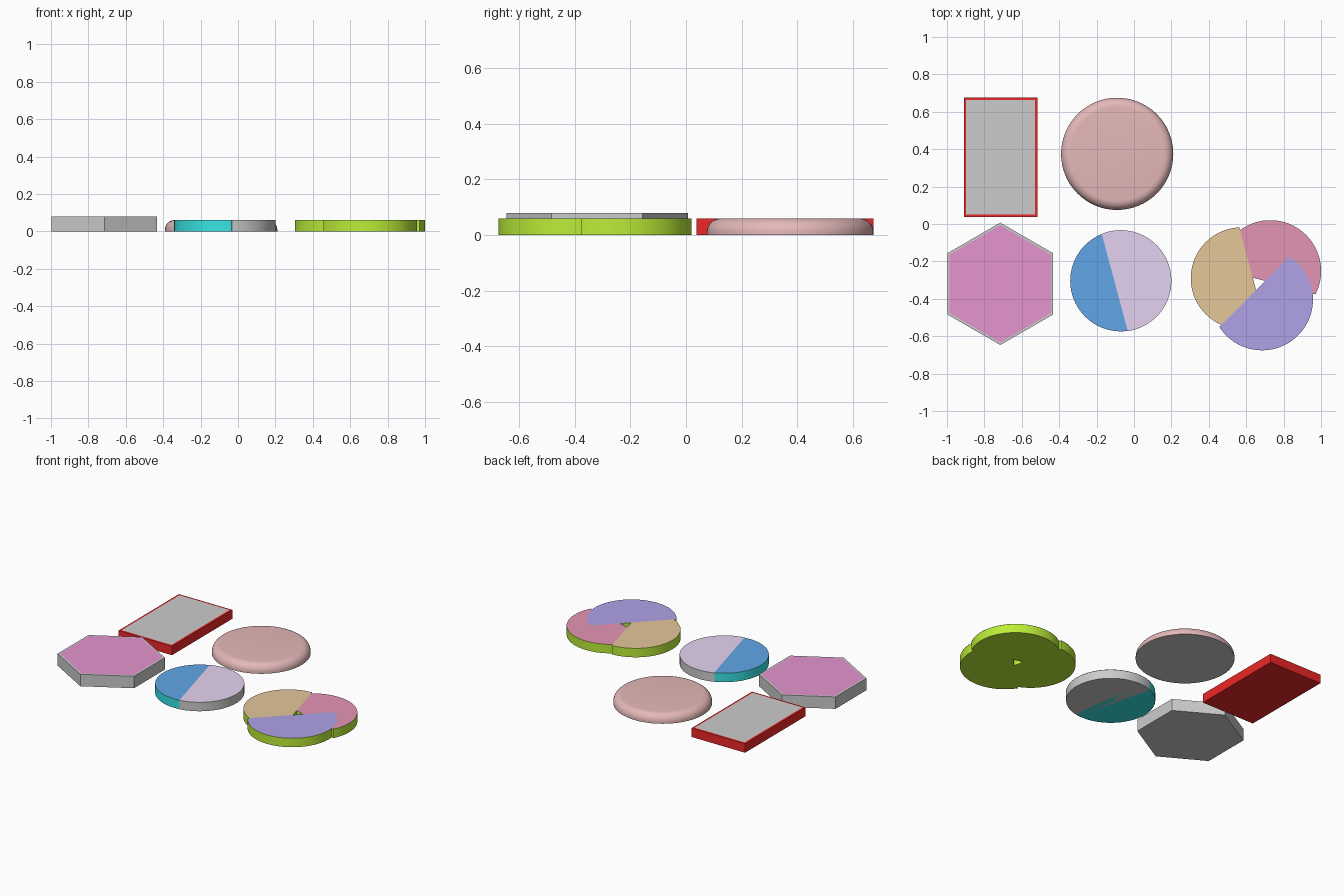
import bpy, bmesh
from math import cos, sin, pi, acos, radians

if "Cube" in bpy.data.objects:
    bpy.data.objects.remove(bpy.data.objects["Cube"])


def finish(name, bm, color, smooth=True):
    bmesh.ops.recalc_face_normals(bm, faces=bm.faces)
    me = bpy.data.meshes.new(name)
    bm.to_mesh(me)
    bm.free()
    ob = bpy.data.objects.new(name, me)
    bpy.context.collection.objects.link(ob)
    if color:
        mat = bpy.data.materials.new(name + "_color")
        mat.diffuse_color = (*color, 1)
        mat.use_nodes = True
        mat.node_tree.nodes["Principled BSDF"].inputs["Base Color"].default_value = mat.diffuse_color
        me.materials.append(mat)
    if smooth:
        bpy.ops.object.select_all(action='DESELECT')
        ob.select_set(True)
        bpy.context.view_layer.objects.active = ob
        bpy.ops.object.shade_smooth_by_angle(angle=radians(35))
    return ob


def loft(name, rings, color=None, bottom=True, smooth=True):
    """Skin a stack of (outline, z) rings and cap the ends."""
    bm = bmesh.new()
    loops = [[bm.verts.new((x, y, z)) for x, y in pts] for pts, z in rings]
    for a, b in zip(loops, loops[1:]):
        for i in range(len(a)):
            j = (i + 1) % len(a)
            bm.faces.new((a[i], a[j], b[j], b[i]))
    if bottom:
        bm.faces.new(loops[0][::-1])
    bm.faces.new(loops[-1])
    return finish(name, bm, color, smooth)


def sheet(name, pts, z, color=None, up=True):
    bm = bmesh.new()
    f = bm.faces.new([bm.verts.new((x, y, z)) for x, y in pts])
    f.normal_update()
    if (f.normal.z > 0) != up:
        f.normal_flip()
    me = bpy.data.meshes.new(name)
    bm.to_mesh(me)
    bm.free()
    ob = bpy.data.objects.new(name, me)
    bpy.context.collection.objects.link(ob)
    if color:
        mat = bpy.data.materials.new(name + "_color")
        mat.diffuse_color = (*color, 1)
        mat.use_nodes = True
        mat.node_tree.nodes["Principled BSDF"].inputs["Base Color"].default_value = mat.diffuse_color
        me.materials.append(mat)


def circle(cx, cy, r, n=64, start=0.0):
    return [(cx + r * cos(start + 2 * pi * i / n),
             cy + r * sin(start + 2 * pi * i / n)) for i in range(n)]


def segment(cx, cy, r, normal, d, n=48):
    """Disc cut by a chord at distance d along the normal angle (degrees)."""
    a, h = radians(normal), acos(d / r)
    span = 2 * pi - 2 * h
    return [(cx + r * cos(a + h + span * i / n),
             cy + r * sin(a + h + span * i / n)) for i in range(n + 1)]


def rect(x0, x1, y0, y1):
    return [(x0, y0), (x1, y0), (x1, y1), (x0, y1)]


H = 0.06

# rectangular tile
loft("rectangle_tile", [(rect(-.91, -.515, .037, .675), 0),
                        (rect(-.91, -.515, .037, .675), H)], (.85, .02, .02), smooth=False)
sheet("rectangle_face", rect(-.897, -.528, .05, .662), H + .0008)

# rounded puck with a grey underside
edge = [(.30, 0), (.30, .01)]
edge += [(.25 + .05 * cos(t * pi / 16), .01 + .05 * sin(t * pi / 16)) for t in range(1, 9)]
loft("round_puck", [(circle(-.09, .375, r), z) for r, z in edge], (.78, .48, .48), bottom=False)
sheet("puck_underside", circle(-.09, .375, .30), 0, up=False)

# hexagonal tile
hex_out = circle(-.715, -.32, .327, 6, pi / 6)
loft("hexagon_tile", [(hex_out, 0), (hex_out, .08)], smooth=False)
sheet("hexagon_face", circle(-.715, -.32, .313, 6, pi / 6), .0808, (.78, .30, .62))

# disc made of two overlapping halves: (name, normal, chord, radius, lift, base, face)
halves = [("left_half", 5, .03, .270, .0005, (.04, .78, .78), (.12, .38, .80)),
          ("right_half", 195, .033, .271, .0010, None, (.78, .65, .88))]
for name, ang, d, r, lift, base, face in halves:
    pts = segment(-.071, -.304, r, ang, d)
    loft(name + "_base", [(pts, 0), (pts, H)], base)
    sheet(name + "_face", pts, H + lift, face)

# pinwheel of three cut discs around a small triangular hole
lobes = [("left_lobe", 15, .0010, (.78, .57, .32)),
         ("upper_lobe", -105, .0005, (.78, .30, .46)),
         ("lower_lobe", 135, .0015, (.44, .36, .80))]
for name, ang, lift, face in lobes:
    a = radians(ang + 149)
    pts = segment(.663 + .091 * cos(a), -.315 + .091 * sin(a), .272, ang, .058)
    loft(name + "_base", [(pts, 0), (pts, H)], (.50, .85, .04))
    sheet(name + "_face", pts, H + lift, face)
